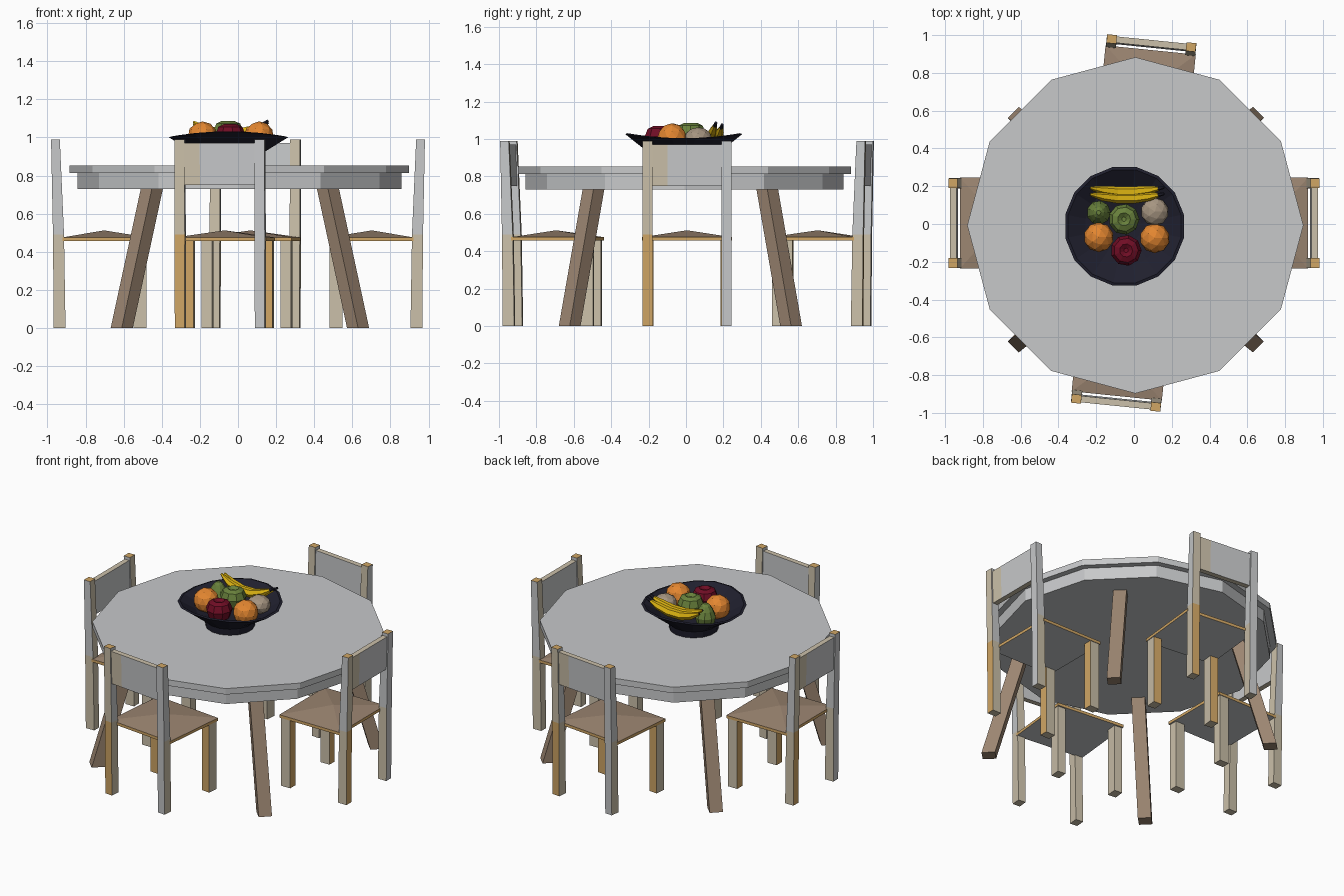
import bpy, bmesh, math
from mathutils import Matrix, Vector

if "Cube" in bpy.data.objects:
    bpy.data.objects.remove(bpy.data.objects["Cube"])


def mat(name, r, g, b):
    m = bpy.data.materials.new(name)
    m.diffuse_color = (r, g, b, 1)
    m.use_nodes = True
    m.node_tree.nodes["Principled BSDF"].inputs["Base Color"].default_value = m.diffuse_color
    return m


GREY = mat("pale grey", .57, .58, .59)
BEIGE = mat("beige", .60, .53, .40)
TAN = mat("warm tan", .63, .38, .13)
BROWN = mat("wood brown", .33, .235, .165)
NAVY = mat("dark navy", .014, .014, .027)
ORANGE = mat("orange", .77, .24, .03)
RED = mat("dark red", .16, .004, .018)
GREEN = mat("green", .14, .22, .045)
YELLOW = mat("yellow", .73, .46, .006)
KIWI = mat("dull brown", .38, .30, .22)


def finish(name, bm, mats, M=Matrix()):
    bmesh.ops.recalc_face_normals(bm, faces=bm.faces)
    me = bpy.data.meshes.new(name)
    bm.to_mesh(me)
    bm.free()
    for m in mats:
        me.materials.append(m)
    ob = bpy.data.objects.new(name, me)
    ob.matrix_world = M
    bpy.context.collection.objects.link(ob)
    return ob


def loft(name, rings, mats, rule=None, M=Matrix(), caps=True):
    """Skin a list of point rings; rule(side, section) gives the material slot."""
    bm = bmesh.new()
    vs = [[bm.verts.new(p) for p in r] for r in rings]
    n = len(rings[0])
    for s in range(len(vs) - 1):
        for i in range(n):
            j = (i + 1) % n
            f = bm.faces.new((vs[s][i], vs[s][j], vs[s + 1][j], vs[s + 1][i]))
            f.material_index = rule(i, s) if rule else 0
    if caps:
        for r, s in ((vs[0], "bottom"), (vs[-1], "top")):
            bm.faces.new(r).material_index = rule(s, s) if rule else 0
    return finish(name, bm, mats, M)


def rect(cx, cy, z, sx, sy):
    # side order: 0 back (-y), 1 right (+x), 2 front (+y), 3 left (-x)
    return [(cx + a * sx / 2, cy + b * sy / 2, z)
            for a, b in ((-1, -1), (1, -1), (1, 1), (-1, 1))]


def ring(r, z, n, cx=0, cy=0, wave=0, turn=0):
    out = []
    for i in range(n):
        a = 2 * math.pi * i / n + turn
        out.append((cx + r * math.cos(a), cy + r * math.sin(a),
                    z - wave * math.cos(2 * a)))
    return out


# Table: twelve-sided top and apron
TC = (.007, -.007)
loft("table_top", [ring(.89, z, 12, *TC) for z in (.812, .852)], [GREY])
loft("table_apron", [ring(.85, z, 12, *TC) for z in (.73, .812)], [GREY])

# Splayed table legs, turned to face the centre
for sx in (-1, 1):
    for sy in (-1, 1):
        rings = []
        for z, dx, dy in ((0, .62, .592), (.74, .46, .463)):
            rings.append(ring(.058, z, 4, .01 + sx * dx, -.03 + sy * dy))
        loft("table_leg", rings, [BROWN])

# Chairs, built facing +y with the backrest at y = 0
FRAME = [BEIGE, TAN, GREY, BROWN]


def chair(x, y, deg):
    M = Matrix.Translation((x, y, 0)) @ Matrix.Rotation(math.radians(deg), 4, 'Z')
    for s in (-1, 1):
        def post_rule(i, sec, s=s):
            if i == "top":
                return 1
            if i == "bottom" or i == 2:
                return 0
            if i == 0:
                return 2 if s > 0 else (1 if sec == 0 else 0)
            return 2 if sec == 1 else 0

        def leg_rule(i, sec):
            return 1 if i == 0 else 0

        loft("back_post", [rect(s * .211, .022, 0, .052, .062),
                           rect(s * .211, .016, .49, .054, .058),
                           rect(s * .211, 0, .99, .052, .046)],
             FRAME, post_rule, M)
        loft("front_leg", [rect(s * .208, .443, z, .056, .068) for z in (0, .46)],
             FRAME, leg_rule, M)

    # backrest panel with a narrow beige strip at its left end
    def panel_rule(i, sec):
        return 0 if i in (1, 3, "top", "bottom") else 2
    for name, a, b, rule in (("backrest_strip", -.186, -.105, lambda i, s: 0 if i != 2 else 2),
                             ("backrest", -.105, .186, panel_rule)):
        loft(name, [rect((a + b) / 2, .008, .75, b - a, .034),
                    rect((a + b) / 2, .001, .97, b - a, .034)], FRAME, rule, M)

    # seat: thin tan edge, grey underside, shallow pyramid top
    bm = bmesh.new()
    lo = [bm.verts.new(p) for p in rect(0, .262, .456, .48, .45)]
    hi = [bm.verts.new(p) for p in rect(0, .262, .475, .48, .45)]
    apex = bm.verts.new((0, .255, .512))
    bm.faces.new(lo).material_index = 2
    for i in range(4):
        j = (i + 1) % 4
        bm.faces.new((lo[i], lo[j], hi[j], hi[i])).material_index = 1
        bm.faces.new((hi[i], hi[j], apex)).material_index = 3
    finish("seat", bm, FRAME, M)


chair(-.095, -.947, -5.8)
chair(.092, .958, 174.2)
chair(-.958, .005, -90)
chair(.958, .005, 90)

# Bowl: footed, with a slightly saddle-shaped rim
profile = [(.15, .852, 0), (.155, .895, 0), (.17, .91, 0), (.32, 1.014, .014),
           (.305, 1.018, .014), (.21, .96, 0), (.09, .925, 0)]
loft("bowl", [ring(r, z, 16, -.05, -.012, w, math.pi / 16) for r, z, w in profile], [NAVY])


# Round fruit
def fruit(name, m, x, y, z, r, sz=1.0, sub=2):
    bm = bmesh.new()
    bmesh.ops.create_icosphere(bm, subdivisions=sub, radius=r)
    bmesh.ops.scale(bm, vec=(1, 1, sz), verts=bm.verts)
    finish(name, bm, [m], Matrix.Translation((x, y, z)))


fruit("orange_fruit", ORANGE, -.187, -.07, 1.005, .079)
fruit("orange_fruit", ORANGE, .11, -.075, 1.005, .079)
fruit("kiwi_fruit", KIWI, .11, .065, 1.005, .074, .78)


# Apples and pear: turned profiles with dimpled tops
def turned(name, m, x, y, z, prof, n=9):
    loft(name, [ring(r, z + h, n, x, y) for r, h in prof], [m])


APPLE = [(.03, -.07), (.068, -.04), (.082, .01), (.065, .052), (.035, .066), (.012, .05)]
turned("red_apple", RED, -.042, -.14, 1.003, APPLE)
turned("green_apple", GREEN, -.053, .025, 1.02, APPLE)
turned("green_pear", GREEN, -.187, .06, 1.0,
       [(.025, -.07), (.056, -.045), (.064, -.005), (.048, .035), (.03, .065), (.012, .08)])

# Bananas: tapered tubes sagging in the middle, with dark stem and tip
def banana(dy, dz):
    rings = []
    radii = [.007, .012, .023, .028, .028, .023, .011, .008]
    ts = [-1, -.9, -.65, -.25, .25, .65, .9, 1.04]
    for t, r in zip(ts, radii):
        c = Vector((-.042 + .192 * t, .15 + dy + .022 * t * t, .995 + dz + .065 * t * t))
        tan = Vector((.192, .044 * t, .13 * t)).normalized()
        v = tan.cross(Vector((0, 1, 0))).normalized()
        u = v.cross(tan)
        rings.append([c + r * (u * math.cos(a) + v * math.sin(a))
                      for a in [2 * math.pi * k / 6 for k in range(6)]])
    loft("banana", rings, [YELLOW, NAVY],
         lambda i, s: 1 if s in (6, "top", "bottom") else 0)


banana(-.014, .022)
banana(.02, .012)
